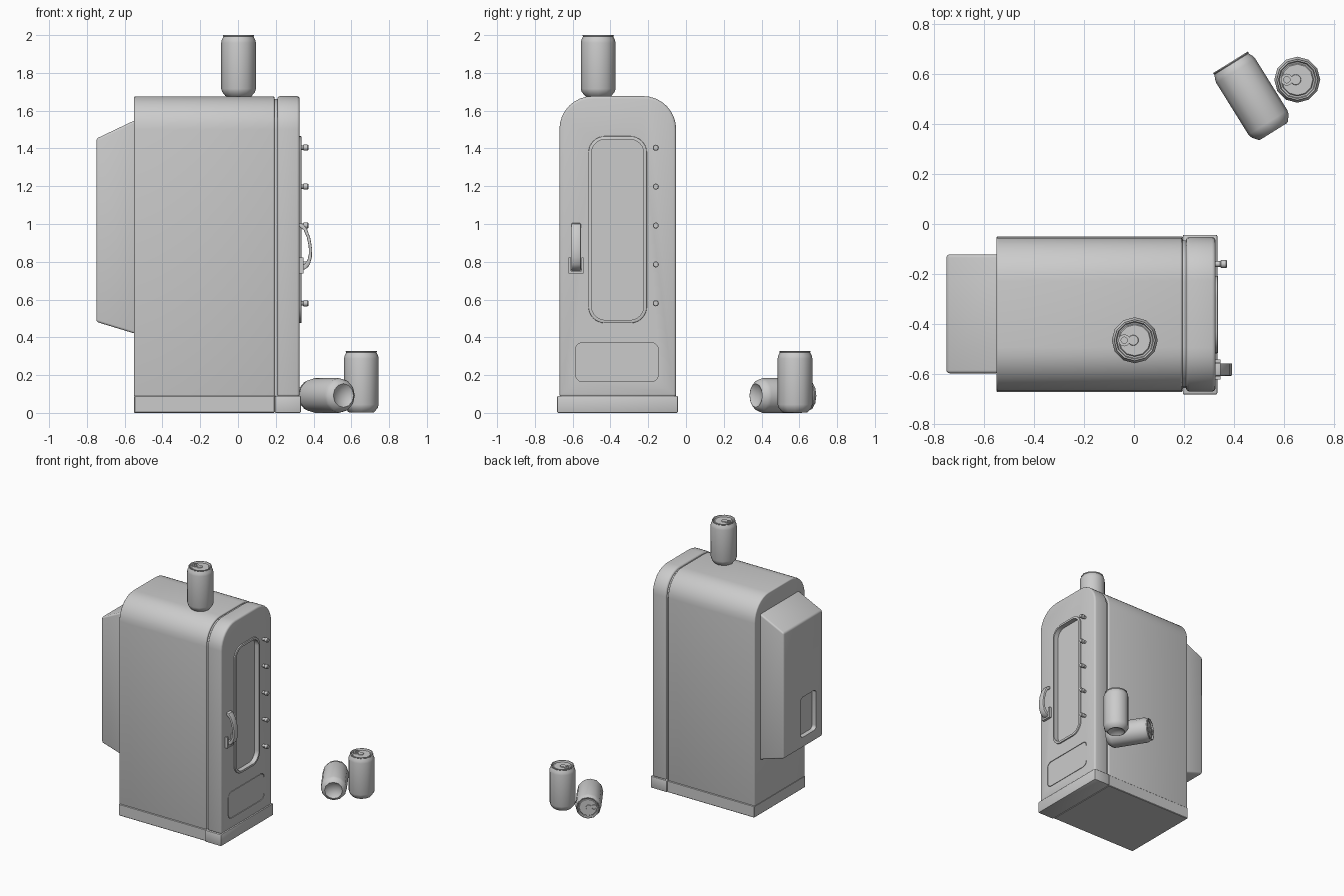
import bpy, bmesh, math
from mathutils import Vector

if "Cube" in bpy.data.objects:
    bpy.data.objects.remove(bpy.data.objects["Cube"])


def finish(bm, name, bevel=0.0, segs=3, angle=35):
    bmesh.ops.recalc_face_normals(bm, faces=bm.faces[:])
    me = bpy.data.meshes.new(name)
    bm.to_mesh(me)
    bm.free()
    ob = bpy.data.objects.new(name, me)
    bpy.context.collection.objects.link(ob)
    activate(ob)
    if bevel:
        m = ob.modifiers.new("bevel", 'BEVEL')
        m.width, m.segments = bevel, segs
        m.limit_method, m.angle_limit = 'ANGLE', math.radians(50)
        bpy.ops.object.modifier_apply(modifier=m.name)
    bpy.ops.object.shade_smooth_by_angle(angle=math.radians(angle))
    return ob


def activate(ob):
    bpy.ops.object.select_all(action='DESELECT')
    ob.select_set(True)
    bpy.context.view_layer.objects.active = ob


def rrect(y0, y1, z0, z1, rt, rb=None, n=8):
    """Rounded rectangle in y/z: top radius rt, bottom radius rb."""
    rb = rt if rb is None else rb
    pts = []
    for cy, cz, r, a0 in ((y1 - rt, z1 - rt, rt, 0), (y0 + rt, z1 - rt, rt, 90),
                          (y0 + rb, z0 + rb, rb, 180), (y1 - rb, z0 + rb, rb, 270)):
        for i in range(n + 1 if r else 1):
            a = math.radians(a0 + 90 * i / n)
            pts.append((cy + r * math.cos(a), cz + r * math.sin(a)))
    return pts


def prism(name, pts, a, b, axis='x', **kw):
    """Extrude a y/z outline along x, or an x/z outline along y."""
    bm = bmesh.new()
    put = (lambda p, t: (t, p[0], p[1])) if axis == 'x' else (lambda p, t: (p[0], t, p[1]))
    lo, hi = ([bm.verts.new(put(p, t)) for p in pts] for t in (a, b))
    bm.faces.new(lo)
    bm.faces.new(hi)
    for i in range(len(pts)):
        j = (i + 1) % len(pts)
        bm.faces.new((lo[i], lo[j], hi[j], hi[i]))
    return finish(bm, name, **kw)


def box(name, x0, x1, y0, y1, z0, z1, **kw):
    return prism(name, rrect(y0, y1, z0, z1, 0), x0, x1, **kw)


def cut(ob, cutter):
    cutter.hide_render = True
    activate(ob)
    m = ob.modifiers.new("cut", 'BOOLEAN')
    m.object, m.operation, m.solver = cutter, 'DIFFERENCE', 'EXACT'
    bpy.ops.object.modifier_apply(modifier=m.name)
    bpy.data.objects.remove(cutter)
    bpy.ops.object.shade_smooth_by_angle(angle=math.radians(35))


def lathe(bm, profile, n, cx=0.0, closed=False):
    rings = []
    for r, z in profile:
        if r == 0:
            rings.append([bm.verts.new((cx, 0, z))] * n)
        else:
            rings.append([bm.verts.new((cx + r * math.cos(2 * math.pi * i / n),
                                        r * math.sin(2 * math.pi * i / n), z)) for i in range(n)])
    pairs = list(zip(rings, rings[1:])) + ([(rings[-1], rings[0])] if closed else [])
    for p, q in pairs:
        for i in range(n):
            j = (i + 1) % n
            bm.faces.new(list(dict.fromkeys((p[i], p[j], q[j], q[i]))))


# Cabinet, with a smaller core filling the gap behind the door
prism("cabinet", rrect(-0.668, -0.053, 0.085, 1.676, 0.175, 0), -0.55, 0.193, bevel=0.008)
prism("door_gasket", rrect(-0.655, -0.066, 0.085, 1.663, 0.165, 0), 0.18, 0.22)
box("cabinet_plinth", -0.55, 0.195, -0.672, -0.049, 0, 0.09, bevel=0.004, segs=1)
box("door_plinth", 0.195, 0.333, -0.682, -0.043, 0, 0.09, bevel=0.006, segs=2)

# Door with window opening and lower panel seam
door = prism("door", rrect(-0.67, -0.052, 0.085, 1.677, 0.175, 0), 0.208, 0.326, bevel=0.014)
cut(door, prism("window_cutter", rrect(-0.502, -0.222, 0.49, 1.45, 0.075), 0.30, 0.40))
cut(door, prism("panel_cutter", rrect(-0.586, -0.146, 0.165, 0.372, 0.04), 0.318, 0.40))
prism("lower_panel", rrect(-0.582, -0.150, 0.169, 0.368, 0.037), 0.31, 0.3255)

# Raised window frame
frame = prism("window_frame", rrect(-0.517, -0.207, 0.475, 1.465, 0.088), 0.30, 0.336, bevel=0.004, segs=2)
cut(frame, prism("frame_cutter", rrect(-0.5, -0.224, 0.492, 1.448, 0.073), 0.2, 0.4))

# Knobs down the side of the window
for k in range(5):
    bm = bmesh.new()
    lathe(bm, [(0, 0), (0.011, 0), (0.012, 0.022), (0.016, 0.026), (0.016, 0.046), (0.013, 0.05), (0, 0.05)], 12)
    knob = finish(bm, f"knob_{k + 1}")
    knob.rotation_euler = (0, math.pi / 2, 0)
    knob.location = (0.322, -0.16, 0.58 + 0.206 * k)

# Curved handle and its bracket
outer = [(0.325, 1.005), (0.346, 1.0), (0.366, 0.972), (0.383, 0.925), (0.392, 0.87),
         (0.391, 0.825), (0.38, 0.785), (0.36, 0.762), (0.325, 0.752)]
inner = [(0.325, 0.782), (0.352, 0.788), (0.368, 0.81), (0.376, 0.845), (0.374, 0.885),
         (0.364, 0.93), (0.348, 0.968), (0.325, 0.985)]
prism("handle", outer + inner, -0.607, -0.557, axis='y', bevel=0.004, segs=2)
for side, y in (("left", -0.622), ("right", -0.554)):
    box("handle_bracket_" + side, 0.32, 0.346, y, y + 0.012, 0.74, 0.822)
box("handle_bracket_base", 0.32, 0.346, -0.622, -0.542, 0.738, 0.75)

# Rear cooling unit with a recessed grip
rear = prism("rear_unit", [(-0.54, 0.418), (-0.75, 0.482), (-0.75, 1.452), (-0.54, 1.552)],
             -0.597, -0.122, axis='y', bevel=0.012)
cut(rear, prism("grip_cutter", rrect(-0.52, -0.33, 0.56, 0.87, 0.03), -0.80, -0.715))

# Drink cans
def can(name, loc, direction=(0, 0, 1)):
    bm = bmesh.new()
    lathe(bm, [(0, 0.022), (0.035, 0.018), (0.058, 0.004), (0.063, 0), (0.069, 0.003), (0.087, 0.025),
               (0.092, 0.042), (0.092, 0.285), (0.089, 0.3), (0.080, 0.318), (0.083, 0.322), (0.082, 0.326),
               (0.076, 0.326), (0.072, 0.314), (0.066, 0.312), (0.062, 0.317), (0, 0.317)], 12)
    # Pull tab: ring plus rivet plate
    lathe(bm, [(0.013, 0.317), (0.024, 0.317), (0.024, 0.323), (0.013, 0.323)], 12, 0.042, True)
    lathe(bm, [(0, 0.316), (0.022, 0.316), (0.02, 0.322), (0, 0.322)], 12, 0.006)
    ob = finish(bm, name, angle=45)
    ob.rotation_mode = 'QUATERNION'
    ob.rotation_quaternion = Vector(direction).to_track_quat('Z', 'Y')
    ob.location = loc


can("can_on_top", (0.003, -0.465, 1.674))
can("can_standing", (0.653, 0.577, 0.002))
can("can_lying", (0.558, 0.37, 0.092), (-0.168, 0.27, 0))
